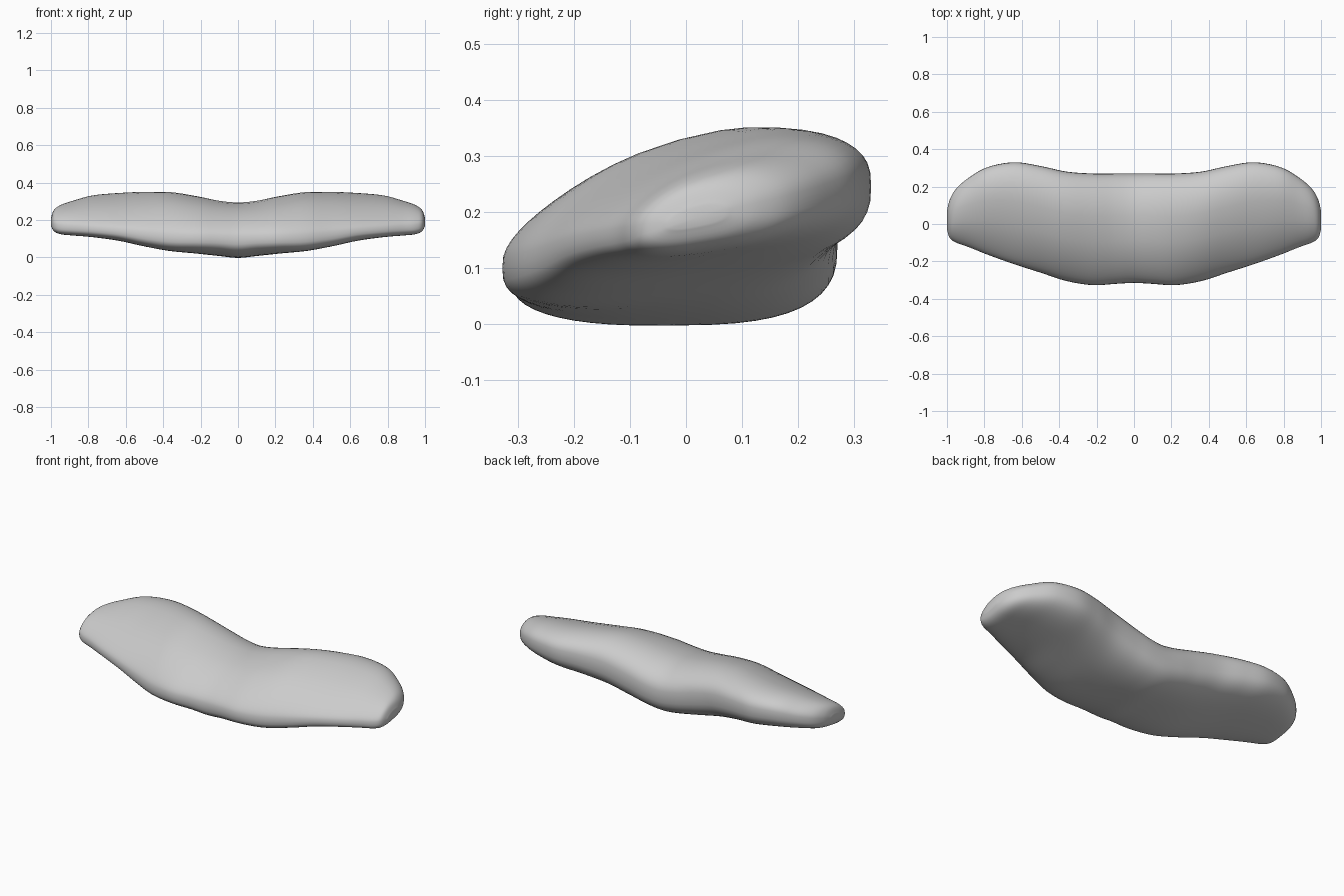
import bpy, bmesh, math
from mathutils import Vector

cube = bpy.data.objects.get("Cube")
if cube:
    bpy.data.objects.remove(cube)

grey = bpy.data.materials.new("plain grey")
grey.use_nodes = True
colour = (0.6, 0.6, 0.6, 1)
grey.diffuse_color = colour
grey.node_tree.nodes["Principled BSDF"].inputs["Base Color"].default_value = colour

# Stations out along one arm: x, front y, back y,
# top z at front and back, underside z at front and back
HALF = [
    (0.00, -0.315, 0.27, 0.19, 0.28, -0.005, 0.00),
    (0.10, -0.32, 0.27, 0.19, 0.295, 0.005, 0.01),
    (0.22, -0.327, 0.27, 0.19, 0.33, 0.01, 0.035),
    (0.36, -0.305, 0.28, 0.195, 0.36, 0.012, 0.075),
    (0.50, -0.26, 0.31, 0.20, 0.365, 0.035, 0.11),
    (0.64, -0.215, 0.33, 0.205, 0.36, 0.07, 0.13),
    (0.78, -0.165, 0.305, 0.21, 0.345, 0.09, 0.15),
    (0.88, -0.125, 0.25, 0.215, 0.31, 0.10, 0.155),
    (0.95, -0.10, 0.19, 0.215, 0.28, 0.11, 0.155),
    (0.985, -0.075, 0.13, 0.21, 0.25, 0.13, 0.165),
    (1.00, -0.03, 0.07, 0.19, 0.215, 0.165, 0.185),
]
stations = [(-s[0],) + s[1:] for s in HALF[:0:-1]] + HALF


def blend(a, b, c, d, t):
    """Smooth curve from b to c."""
    return 0.5 * (2 * b + (c - a) * t + (2 * a - 5 * b + 4 * c - d) * t * t
                  + (3 * b - a - 3 * c + d) * t ** 3)


def soften(v, power=0.72):
    return math.copysign(abs(v) ** power, v)


# Finely spaced stations along the whole span
STEPS, SIDES = 5, 48
fine = []
last = len(stations) - 1
for i in range(last):
    near = [stations[max(0, min(last, i + k))] for k in (-1, 0, 1, 2)]
    for j in range(STEPS):
        fine.append([blend(*v, j / STEPS) for v in zip(*near)])
fine.append(stations[-1])

# Loft rounded, tilted cross-sections with a domed top
bm = bmesh.new()
rings = []
for x, front, back, top_f, top_b, low_f, low_b in fine:
    crown = 0.11 * (top_f + top_b - low_f - low_b)
    ring = []
    for k in range(SIDES):
        angle = math.tau * k / SIDES
        u, v = soften(math.cos(angle)), soften(math.sin(angle))
        t = (u + 1) / 2
        top = top_f + (top_b - top_f) * t
        low = low_f + (low_b - low_f) * t
        y = front + (back - front) * t
        z = (top + low) / 2 + v * (top - low) / 2
        z += crown * (1 - u * u) * max(v, 0)
        ring.append(bm.verts.new((x, y, z)))
    rings.append(ring)
for a, b in zip(rings, rings[1:]):
    for k in range(SIDES):
        n = (k + 1) % SIDES
        bm.faces.new((a[k], a[n], b[n], b[k]))
# Rounded tips close with a fan
for ring in (rings[0], rings[-1]):
    tip = bm.verts.new(sum((v.co for v in ring), Vector()) / SIDES)
    for k in range(SIDES):
        bm.faces.new((ring[k], ring[(k + 1) % SIDES], tip))
bmesh.ops.recalc_face_normals(bm, faces=bm.faces)

mesh = bpy.data.meshes.new("curved_body")
bm.to_mesh(mesh)
bm.free()
mesh.materials.append(grey)
mesh.shade_smooth()
body = bpy.data.objects.new("curved_body", mesh)
bpy.context.collection.objects.link(body)
